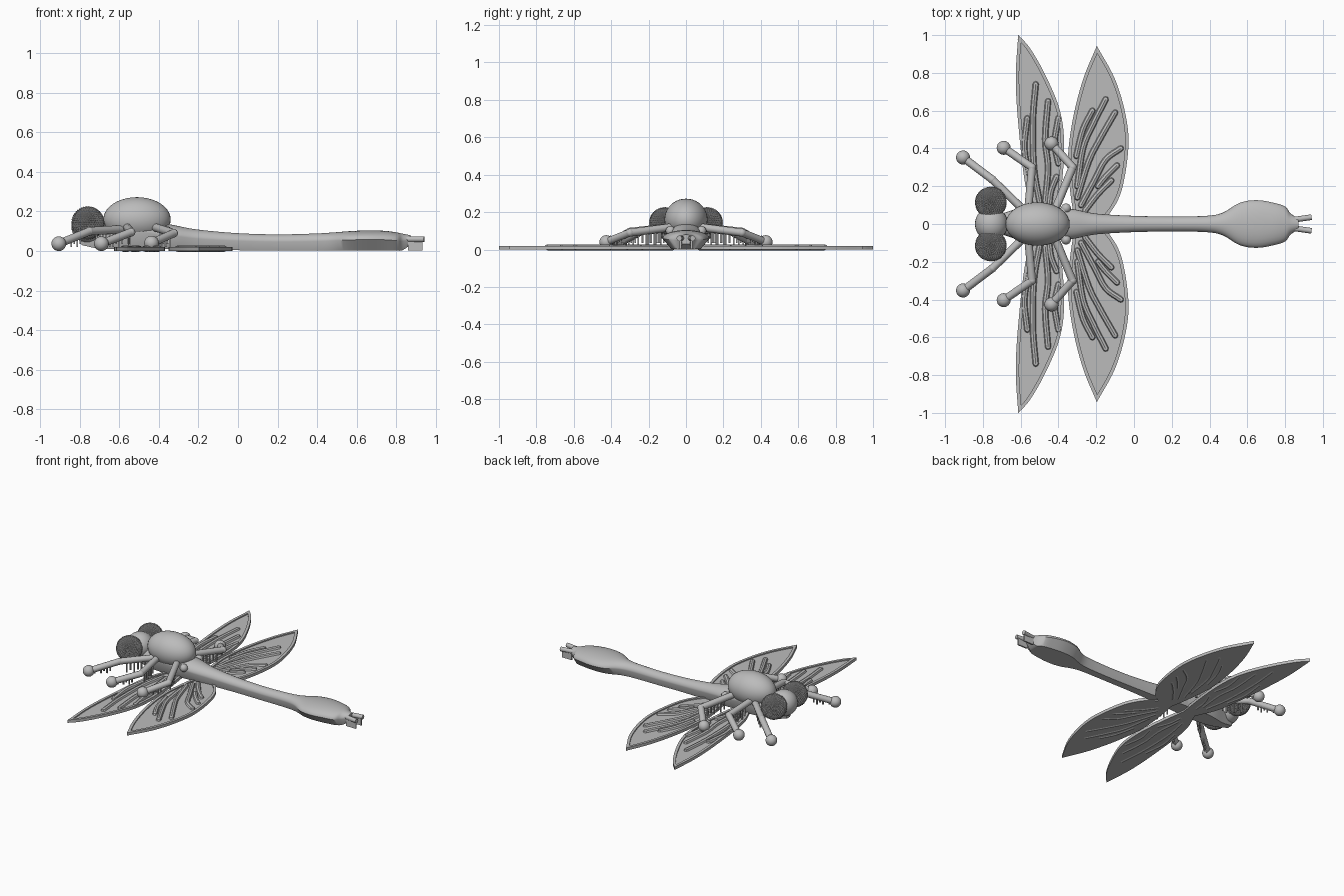
import bpy, bmesh, math
from mathutils import Vector

cube = bpy.data.objects.get("Cube")
if cube:
    bpy.data.objects.remove(cube)

grey = bpy.data.materials.new("plain grey")
grey.use_nodes = True
COLOUR = (0.5, 0.5, 0.5, 1)
grey.diffuse_color = COLOUR
grey.node_tree.nodes["Principled BSDF"].inputs["Base Color"].default_value = COLOUR


def finish(name, bm, smooth=True):
    bmesh.ops.recalc_face_normals(bm, faces=bm.faces)
    mesh = bpy.data.meshes.new(name)
    bm.to_mesh(mesh)
    bm.free()
    mesh.materials.append(grey)
    ob = bpy.data.objects.new(name, mesh)
    bpy.context.collection.objects.link(ob)
    if smooth:
        bpy.ops.object.select_all(action='DESELECT')
        ob.select_set(True)
        bpy.context.view_layer.objects.active = ob
        bpy.ops.object.shade_smooth_by_angle(angle=math.radians(40))
    return ob


def spline(pts, steps=6):
    """Catmull-Rom curve through the points."""
    p = [Vector(q) for q in pts]
    p = [2 * p[0] - p[1]] + p + [2 * p[-1] - p[-2]]
    out = []
    for a, b, c, d in zip(p, p[1:], p[2:], p[3:]):
        for i in range(steps):
            t = i / steps
            out.append(0.5 * (2 * b + (c - a) * t + (2 * a - 5 * b + 4 * c - d) * t * t
                              + (3 * b - a - 3 * c + d) * t ** 3))
    return out + [p[-2]]


def ball(bm, centre, size, seg=32):
    made = bmesh.ops.create_uvsphere(bm, u_segments=seg, v_segments=seg // 2, radius=1)
    bmesh.ops.scale(bm, vec=size, verts=made["verts"])
    bmesh.ops.translate(bm, vec=centre, verts=made["verts"])


def box(bm, centre, size):
    made = bmesh.ops.create_cube(bm, size=1)
    bmesh.ops.scale(bm, vec=size, verts=made["verts"])
    bmesh.ops.translate(bm, vec=centre, verts=made["verts"])


def skin(bm, rings):
    rings = [[bm.verts.new(p) for p in r] for r in rings]
    n = len(rings[0])
    for a, b in zip(rings, rings[1:]):
        for i in range(n):
            bm.faces.new((a[i], a[(i + 1) % n], b[(i + 1) % n], b[i]))
    bm.faces.new(rings[0])
    bm.faces.new(rings[-1])


def tube(bm, pts, r, seg=10):
    """Round bar along a path, with horizontal cross directions."""
    pts = [Vector(p) for p in pts]
    rings = []
    for i, p in enumerate(pts):
        d = (pts[min(i + 1, len(pts) - 1)] - pts[max(i - 1, 0)]).normalized()
        u = d.cross(Vector((0, 0, 1))).normalized()
        v = u.cross(d)
        rings.append([p + r * (u * math.cos(k * math.tau / seg) + v * math.sin(k * math.tau / seg))
                      for k in range(seg)])
    skin(bm, rings)


def flat_loft(bm, sections):
    """Domed body with a narrower flat base; sections are (x, half width, top, base)."""
    rings = []
    for x, w, top, base in spline(sections):
        mid = base + (top - base) * 0.55
        ring = [(x, w * math.cos(a), mid + (top - mid) * math.sin(a))
                for a in (math.pi * k / 14 for k in range(15))]
        ring += [(x, -w * 0.62, base), (x, w * 0.62, base)]
        rings.append(ring)
    skin(bm, rings)


# Abdomen with clubbed tail
bm = bmesh.new()
flat_loft(bm, [(-0.42, .085, .15, .01), (-0.32, .078, .13, .01), (-0.2, .055, .108, .005),
               (0, .043, .09, .004), (.2, .04, .084, .002), (.38, .043, .088, .002),
               (.47, .06, .093, .002), (.56, .112, .1, .002), (.65, .126, .104, .002),
               (.74, .112, .102, .002), (.8, .092, .094, .002), (.83, .055, .088, .004),
               (.87, .03, .08, .03)])
finish("abdomen", bm)

# Thorax and the narrow belly under it
bm = bmesh.new()
ball(bm, (-.51, 0, .16), (.17, .115, .112), 40)
finish("thorax", bm)
bm = bmesh.new()
flat_loft(bm, [(-.79, .03, .1, .03), (-.7, .055, .12, .012), (-.6, .085, .15, .01),
               (-.48, .095, .16, .01), (-.38, .08, .13, .01)])
finish("belly", bm)

# Head
bm = bmesh.new()
ball(bm, (-.755, 0, .125), (.087, .09, .085))
finish("head", bm)

# Tail claspers with thin walls under them
bm = bmesh.new()
for s in (1, -1):
    tube(bm, [(.82, s * .02, .058), (.87, s * .026, .06), (.94, s * .036, .06)], .015)
    box(bm, (.895, s * .03, .028), (.075, .01, .05))
finish("tail_claspers", bm)

# Wing plans: front edge root to tip, then rear edge back to root
wings = {
    "front": ([(-.5, 0), (-.57, .18), (-.61, .5), (-.626, .77), (-.613, 1)],
              [(-.613, 1), (-.55, .93), (-.47, .79), (-.395, .61), (-.37, .44), (-.38, .23), (-.41, 0)]),
    "rear": ([(-.31, 0), (-.335, .15), (-.35, .34), (-.325, .55), (-.27, .765), (-.197, .943)],
             [(-.197, .943), (-.1, .765), (-.043, .57), (-.03, .4), (-.065, .18), (-.13, .055), (-.2, 0)]),
}
veins = {
    "front": [[(-.52, .74), (-.535, .55), (-.53, .3), (-.5, .12)],
              [(-.455, .65), (-.47, .45), (-.455, .3), (-.47, .12)],
              [(-.565, .56), (-.58, .4), (-.555, .26)],
              [(-.4, .56), (-.42, .43), (-.4, .32)],
              [(-.41, .25), (-.44, .17), (-.45, .08)]],
    "rear": [[(-.15, .66), (-.22, .52), (-.27, .4), (-.3, .2)],
             [(-.1, .59), (-.18, .45), (-.24, .33), (-.3, .14)],
             [(-.22, .6), (-.27, .5), (-.305, .36)],
             [(-.07, .4), (-.15, .34), (-.21, .23), (-.28, .1)],
             [(-.12, .23), (-.19, .16), (-.26, .07)],
             [(-.09, .31), (-.15, .25), (-.19, .2)]],
}
for side, s in (("left", 1), ("right", -1)):
    for which, (lead, trail) in wings.items():
        # Blade with raised rim around a sunken membrane
        bm = bmesh.new()
        plan = spline(lead) + spline(trail)[1:]
        face = bm.faces.new([bm.verts.new((p.x, s * p.y, 0)) for p in plan])
        if face.normal.z < 0 or s * 1 and face.calc_area() and not face.normal.length:
            face.normal_update()
        top = bmesh.ops.extrude_face_region(bm, geom=[face])["geom"]
        bmesh.ops.translate(bm, vec=(0, 0, .02), verts=[g for g in top if isinstance(g, bmesh.types.BMVert)])
        lid = [g for g in top if isinstance(g, bmesh.types.BMFace)]
        bmesh.ops.recalc_face_normals(bm, faces=bm.faces)
        bmesh.ops.inset_region(bm, faces=lid, thickness=.018, use_even_offset=True)
        inner = bmesh.ops.extrude_face_region(bm, geom=lid)["geom"]
        bmesh.ops.delete(bm, geom=lid, context='FACES_ONLY')
        bmesh.ops.translate(bm, vec=(0, 0, -.008), verts=[g for g in inner if isinstance(g, bmesh.types.BMVert)])
        finish(f"{which}_wing_{side}", bm, False)
        # Raised veins
        bm = bmesh.new()
        for path in veins[which]:
            tube(bm, spline([(x, s * y, .012) for x, y in path], 4), .016, 8)
            for x, y in (path[0], path[-1]):
                ball(bm, (x, s * y, .012), (.016, .016, .016), 8)
        finish(f"{which}_wing_veins_{side}", bm)

    # Eye with a pebbled surface
    bm = bmesh.new()
    bmesh.ops.create_icosphere(bm, subdivisions=4, radius=.081)
    bmesh.ops.poke(bm, faces=bm.faces[:], offset=.004)
    bmesh.ops.translate(bm, vec=(-.758, s * .114, .142), verts=bm.verts)
    finish(f"eye_{side}", bm, False)

    # Legs: hip, knee, ball foot, and a comb of thin struts beneath
    legs = {"front": [(-.58, .07, .11), (-.75, .235, .1), (-.905, .352, .037)],
            "middle": [(-.56, .08, .12), (-.54, .3, .095), (-.69, .403, .037)],
            "rear": [(-.42, .07, .12), (-.325, .3, .09), (-.437, .426, .04)]}
    for which, pts in legs.items():
        bm = bmesh.new()
        hip, knee, foot = [Vector((x, s * y, z)) for x, y, z in pts]
        tube(bm, [hip, knee], .021, 12)
        tube(bm, [knee, foot], .021, 12)
        ball(bm, knee, (.022, .022, .022), 16)
        ball(bm, foot, (.037, .037, .037), 24)
        for a, b in ((hip, knee), (knee, foot)):
            for k in range(3, 9):
                p = a.lerp(b, k / 10)
                low = .035 if k % 2 else .02
                box(bm, (p.x, p.y, (p.z + low) / 2), (.008, .008, p.z - low))
        finish(f"{which}_leg_{side}", bm)

    # Hip knob behind the thorax
    bm = bmesh.new()
    ball(bm, (-.36, s * .083, .1), (.026, .026, .026), 16)
    tube(bm, [(-.36, s * .083, .1), (-.4, s * .04, .1)], .022)
    finish(f"hip_knob_{side}", bm)
